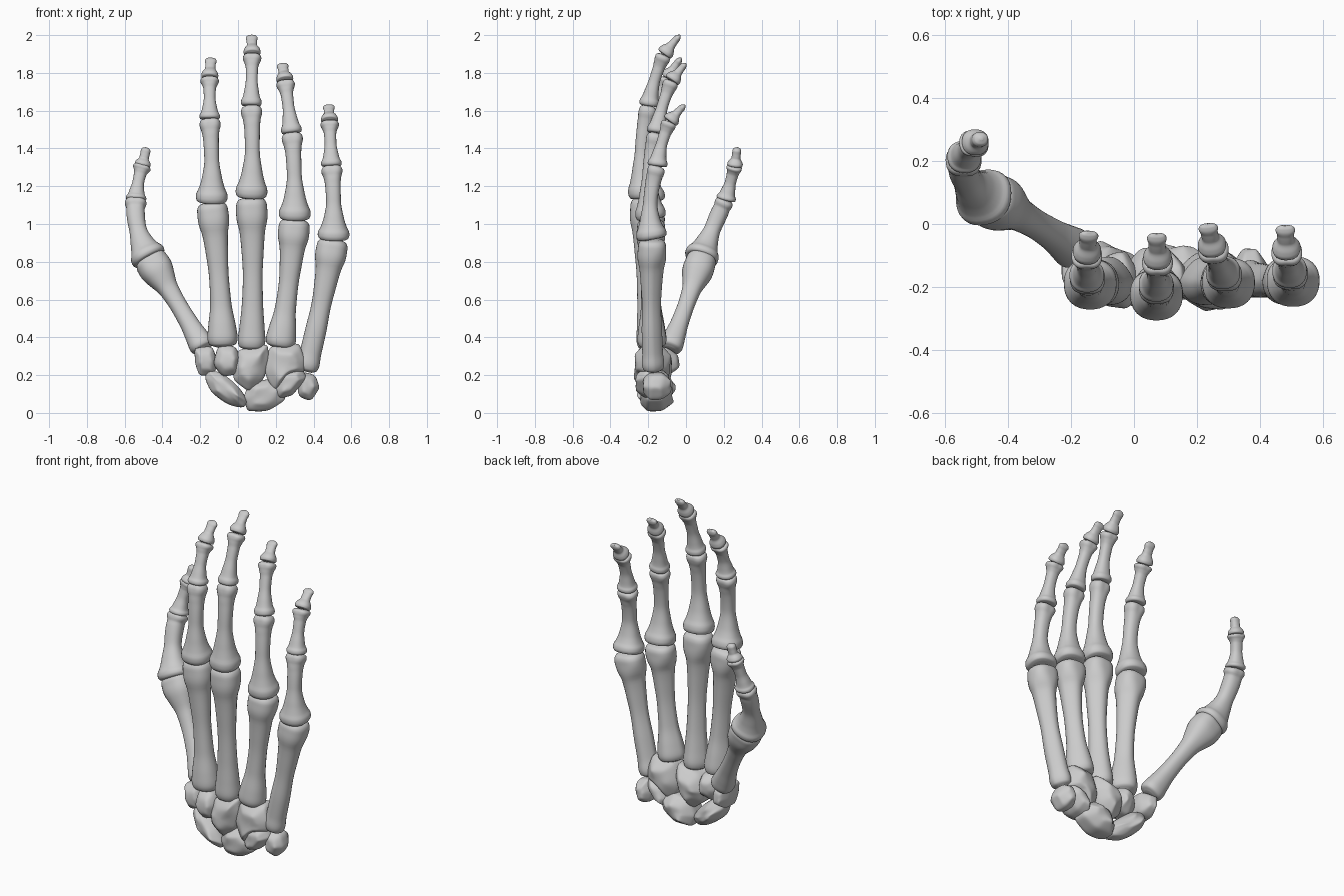
import bpy, bmesh, math, random
from mathutils import Vector

if "Cube" in bpy.data.objects:
    bpy.data.objects.remove(bpy.data.objects["Cube"])

random.seed(4)


def finish(name, bm):
    bmesh.ops.recalc_face_normals(bm, faces=bm.faces)
    me = bpy.data.meshes.new(name)
    bm.to_mesh(me)
    bm.free()
    me.shade_smooth()
    ob = bpy.data.objects.new(name, me)
    bpy.context.collection.objects.link(ob)
    return ob


def profile_at(prof, t):
    """Monotone cubic through (t, radius) pairs."""
    n = len(prof)
    d = [(prof[i + 1][1] - prof[i][1]) / (prof[i + 1][0] - prof[i][0]) for i in range(n - 1)]

    def slope(i):
        if i == 0 or i == n - 1:
            return d[0] if i == 0 else d[-1]
        a, b = d[i - 1], d[i]
        return 2 * a * b / (a + b) if a * b > 0 else 0
    k = 0
    while k < n - 2 and t > prof[k + 1][0]:
        k += 1
    h = prof[k + 1][0] - prof[k][0]
    u = (t - prof[k][0]) / h
    return ((1 + 2 * u) * (1 - u) ** 2 * prof[k][1] + u * (1 - u) ** 2 * h * slope(k)
            + u * u * (3 - 2 * u) * prof[k + 1][1] + u * u * (u - 1) * h * slope(k + 1))


def bone(name, a, b, prof, bow=(0, 0, 0), groove=0.0, flat_tip=0.0, wedge=0.0):
    """Loft rounded cross-sections along a bowed line from a to b."""
    a, b, bow = Vector(a), Vector(b), Vector(bow)
    bm = bmesh.new()
    rows, N, M = [], 32, 48
    for i in range(M + 1):
        t = 0.5 - 0.5 * math.cos(math.pi * i / M)
        c = a.lerp(b, t) + bow * 4 * t * (1 - t)
        tan = (b - a + bow * 4 * (1 - 2 * t)).normalized()
        side = (Vector((1, 0, 0)) - tan * tan.x).normalized()
        palm = tan.cross(side)
        r = max(profile_at(prof, t), 0.002)
        head = min(max((t - 0.8) / 0.12, 0), 1)
        row = []
        for j in range(N):
            ang = 2 * math.pi * j / N
            cs, sn = math.cos(ang), math.sin(ang)
            k = (abs(cs) ** 2.3 + abs(sn) ** 2.3) ** (-1 / 2.3)
            k *= 1 - groove * head * abs(sn) ** 6          # groove between condyles
            ry = (0.92 if sn > 0 else 1.0) * (1 - flat_tip * t * t)
            rx = 1 - wedge * max(sn, 0) * (1 - head)       # shaft narrows to the palm side
            row.append(bm.verts.new(c + side * (r * k * cs * rx) + palm * (r * k * sn * ry)))
        rows.append(row)
    for p, q in zip(rows, rows[1:]):
        for j in range(N):
            bm.faces.new((p[j], p[(j + 1) % N], q[(j + 1) % N], q[j]))
    bm.faces.new(rows[0])
    bm.faces.new(rows[-1])
    return finish(name, bm)


def metacarpal(B, S, H):
    return [(0, .5 * B), (.02, .9 * B), (.06, B), (.14, .92 * B), (.3, 1.08 * S), (.48, S),
            (.66, 1.14 * S), (.78, .82 * H), (.85, .97 * H), (.89, H), (.95, .98 * H), (.985, .84 * H), (1, .5 * H)]


def phalanx(B, S, H):
    return [(0, .7 * B), (.015, .92 * B), (.06, B), (.1, .98 * B), (.16, .84 * B), (.28, .35 * B + .65 * S), (.52, S),
            (.74, S * 1.05), (.86, .85 * H), (.91, .98 * H), (.94, H), (.98, .88 * H), (1, .5 * H)]


def fingertip(B, S, H):
    return [(0, .6 * B), (.04, .94 * B), (.13, B), (.24, .9 * B), (.45, S), (.65, S),
            (.82, H), (.93, .8 * H), (1, .25 * H)]


# Four fingers: joint positions from wrist to tip, and metacarpal base radius
fingers = {
    "index": ([(-.08, -.175, .35), (-.14, -.183, 1.115), (-.15, -.165, 1.555), (-.15, -.095, 1.77), (-.143, -.025, 1.88)], .08),
    "middle": ([(.07, -.185, .335), (.07, -.218, 1.14), (.07, -.195, 1.625), (.075, -.115, 1.895), (.072, -.03, 2.0)], .073),
    "ring": ([(.22, -.175, .345), (.30, -.18, 1.025), (.285, -.155, 1.48), (.25, -.075, 1.755), (.233, 0, 1.85)], .08),
    "little": ([(.36, -.17, .22), (.505, -.175, .92), (.495, -.15, 1.305), (.485, -.085, 1.54), (.48, -.005, 1.63)], .062),
}
for nm, (J, base) in fingers.items():
    bone(nm + "_metacarpal", J[0], J[1], metacarpal(base, .052, .083), (.008, -.008, 0), .06, wedge=.35)
    bone(nm + "_proximal_phalanx", J[1], J[2], phalanx(.084, .039, .056), (.006, -.025, 0), .15)
    bone(nm + "_middle_phalanx", J[2], J[3], phalanx(.055, .031, .049), (0, -.01, 0), .15)
    bone(nm + "_fingertip_bone", J[3], J[4], fingertip(.045, .027, .031), (0, 0, .004), 0, .62)

# Thumb
bone("thumb_metacarpal", (-.18, -.085, .335), (-.475, .09, .825), metacarpal(.066, .046, .09), (.012, 0, -.01), .06)
bone("thumb_proximal_phalanx", (-.465, .08, .81), (-.54, .212, 1.13), phalanx(.094, .046, .057), (-.027, -.005, 0), .12)
bone("thumb_middle_phalanx", (-.54, .212, 1.125), (-.505, .26, 1.31), phalanx(.054, .031, .048), (-.006, 0, 0), .12)
bone("thumb_fingertip_bone", (-.507, .26, 1.305), (-.485, .272, 1.405), fingertip(.043, .025, .026), (0, 0, 0), 0, .1)


def carpal(name, outline, y, hy, lean=0.0):
    """Pebble-like wrist bone: stacked outline layers, subdivided."""
    cx = sum(p[0] for p in outline) / len(outline)
    cz = sum(p[1] for p in outline) / len(outline)
    bm = bmesh.new()
    rows = []
    for f, s in ((-1.05, .6), (-.5, 1.14), (.4, 1.12), (1.05, .5)):
        rows.append([bm.verts.new((cx + (x - cx) * s, y + hy * f * random.uniform(.85, 1.15) + lean * (x - cx),
                                   cz + (z - cz) * s)) for x, z in outline])
    n = len(outline)
    for p, q in zip(rows, rows[1:]):
        for j in range(n):
            bm.faces.new((p[j], p[(j + 1) % n], q[(j + 1) % n], q[j]))
    bm.faces.new(rows[0])
    bm.faces.new(rows[-1])
    creases = bm.edges.layers.float.new("crease_edge")
    for e in bm.edges:
        e[creases] = random.uniform(.2, .5)
    ob = finish(name, bm)
    mod = ob.modifiers.new("round", 'SUBSURF')
    mod.levels = mod.render_levels = 3


# Wrist bones, outlines in the front plane
carpal("trapezium", [(-.225, .335), (-.14, .345), (-.115, .27), (-.13, .21), (-.20, .205), (-.22, .26)], -.13, .085)
carpal("trapezoid", [(-.10, .345), (-.02, .35), (.01, .29), (-.01, .215), (-.08, .20), (-.125, .26)], -.18, .085)
carpal("capitate", [(.01, .325), (.145, .35), (.155, .28), (.13, .19), (.06, .125), (-.01, .18), (-.02, .24)], -.175, .09)
carpal("hamate", [(.18, .35), (.315, .355), (.345, .28), (.35, .22), (.27, .20), (.20, .125), (.145, .23)], -.175, .09)
carpal("triquetrum", [(.24, .22), (.33, .235), (.355, .18), (.285, .10), (.215, .08), (.20, .13)], -.175, .08)
carpal("lunate", [(.07, .155), (.17, .17), (.24, .135), (.235, .07), (.155, .015), (.06, .02), (.04, .08)], -.16, .085)
carpal("scaphoid", [(-.15, .215), (-.085, .205), (0, .135), (.04, .07), (.02, .035), (-.055, .05), (-.135, .11), (-.165, .18)],
       -.155, .08, -.15)
carpal("pisiform", [(.345, .21), (.405, .195), (.425, .135), (.385, .07), (.325, .09), (.32, .155)], -.155, .07)
